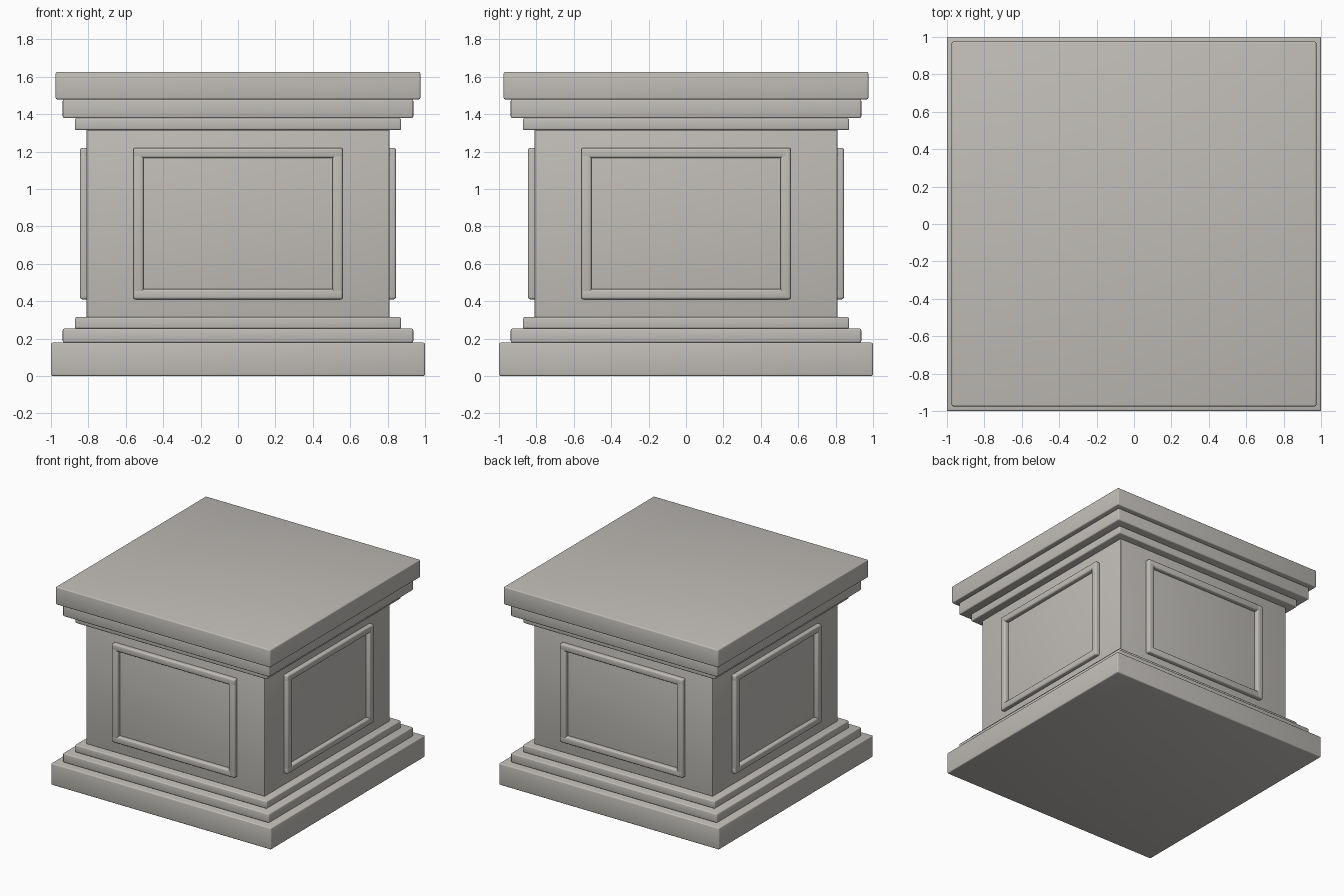
import bpy
import math
from mathutils import Matrix, Vector

cube = bpy.data.objects.get("Cube")
if cube:
    bpy.data.objects.remove(cube, do_unlink=True)

# One warm grey stone colour for everything
STONE = (0.53, 0.51, 0.48, 1.0)
stone = bpy.data.materials.new("warm grey stone")
stone.use_nodes = True
stone.diffuse_color = STONE
shader = next(n for n in stone.node_tree.nodes if n.type == 'BSDF_PRINCIPLED')
shader.inputs["Base Color"].default_value = STONE
shader.inputs["Roughness"].default_value = 0.8


def block(name, low, high, bevel, turn=0.0):
    """Softly bevelled box between two corners, turned about the z axis."""
    low, high = Vector(low), Vector(high)
    bpy.ops.mesh.primitive_cube_add(size=1)
    obj = bpy.context.object
    obj.name = name
    place = Matrix.Translation((low + high) / 2) @ Matrix.Diagonal((*(high - low), 1))
    obj.data.transform(Matrix.Rotation(turn, 4, 'Z') @ place)
    obj.data.materials.append(stone)
    mod = obj.modifiers.new("soft edges", 'BEVEL')
    mod.width = bevel
    mod.segments = 3
    bpy.ops.object.modifier_apply(modifier=mod.name)
    bpy.ops.object.shade_smooth_by_angle(angle=math.radians(40))
    return obj


# Square tiers from bottom to top: name, half width, bottom, top, bevel
TIERS = [
    ("plinth", 1.0, 0.0, 0.178, 0.009),
    ("lower_base_step", 0.937, 0.178, 0.253, 0.009),
    ("upper_base_step", 0.872, 0.253, 0.315, 0.009),
    ("body", 0.81, 0.315, 1.315, 0.004),
    ("lower_cornice_step", 0.872, 1.315, 1.378, 0.009),
    ("upper_cornice_step", 0.937, 1.378, 1.479, 0.009),
    ("cap", 0.975, 1.479, 1.625, 0.009),
]
for name, half, bottom, top, bevel in TIERS:
    block(name, (-half, -half, bottom), (half, half, top), bevel)

# Raised moulding frame on each of the four sides
OUT_X, IN_X = 0.56, 0.505
OUT_LOW, OUT_HIGH = 0.41, 1.22
BAR = OUT_X - IN_X
BACK, FACE = -0.79, -0.845
for i, side in enumerate(("front", "left", "back", "right")):
    turn = i * math.pi / 2
    for part, z in (("bottom", OUT_LOW), ("top", OUT_HIGH - BAR)):
        block(f"{side}_frame_{part}", (-OUT_X, FACE, z), (OUT_X, BACK, z + BAR), 0.012, turn)
    for part, x in (("first", -OUT_X), ("second", IN_X)):
        block(f"{side}_frame_{part}_upright", (x, FACE, OUT_LOW),
              (x + BAR, BACK, OUT_HIGH), 0.012, turn)
